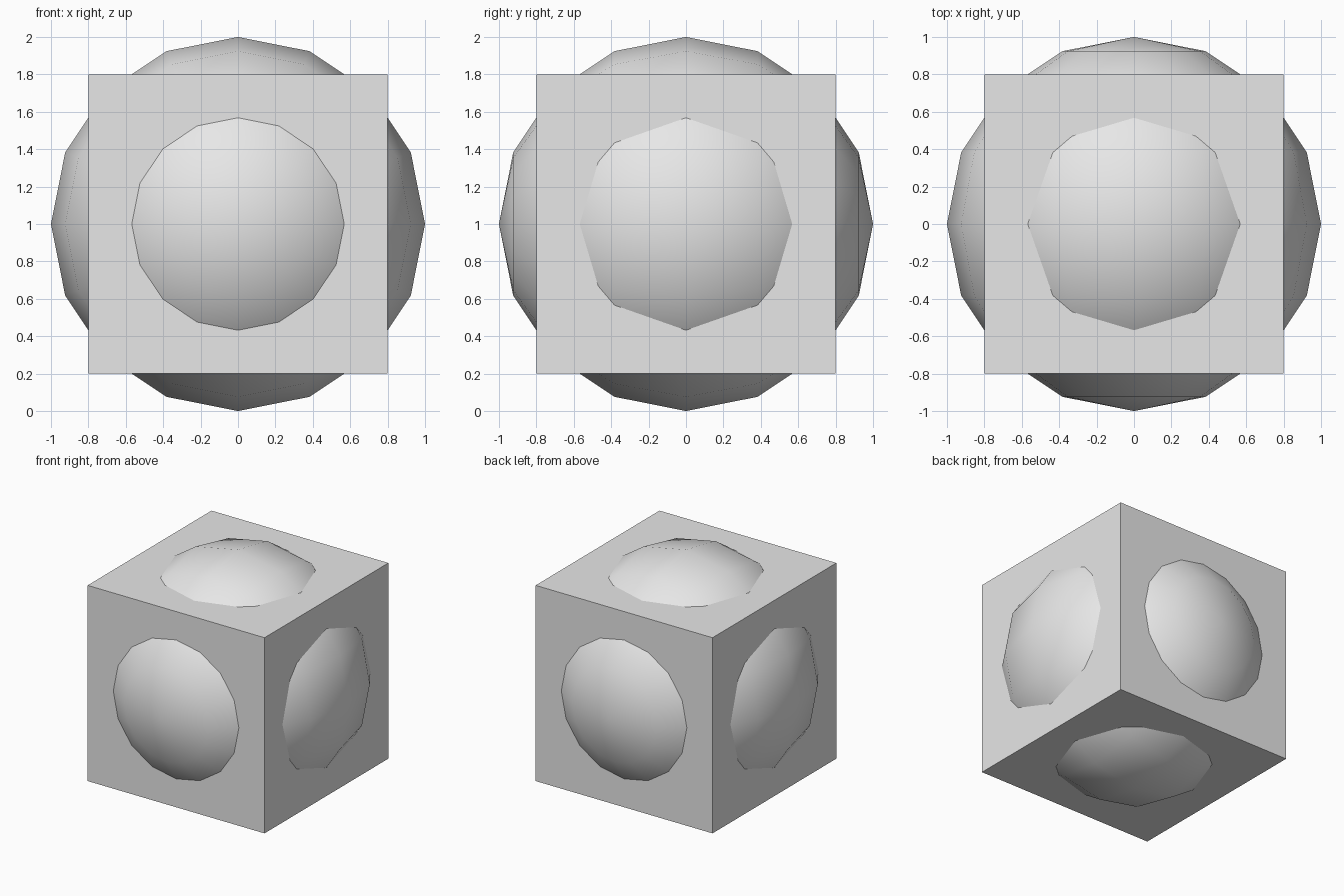
import bpy
import math

default = bpy.data.objects.get("Cube")
if default:
    bpy.data.objects.remove(default, do_unlink=True)

CENTER = (0, 0, 1)

# Plain grey shared by both parts
grey = bpy.data.materials.new("light_grey")
grey.use_nodes = True
colour = (0.8, 0.8, 0.8, 1)
grey.diffuse_color = colour
grey.node_tree.nodes["Principled BSDF"].inputs["Base Color"].default_value = colour

# Flat-sided block
bpy.ops.mesh.primitive_cube_add(size=1.6, location=CENTER)
block = bpy.context.object
block.name = "block"
block.data.materials.append(grey)

# Coarse smooth ball, poles along y, bulging through every side of the block
bpy.ops.mesh.primitive_uv_sphere_add(segments=16, ring_count=8, radius=1,
                                     location=CENTER,
                                     rotation=(math.pi / 2, 0, 0))
bpy.ops.object.transform_apply(location=False, rotation=True, scale=False)
ball = bpy.context.object
ball.name = "ball"
ball.data.materials.append(grey)
bpy.ops.object.shade_smooth_by_angle(angle=math.radians(30))
